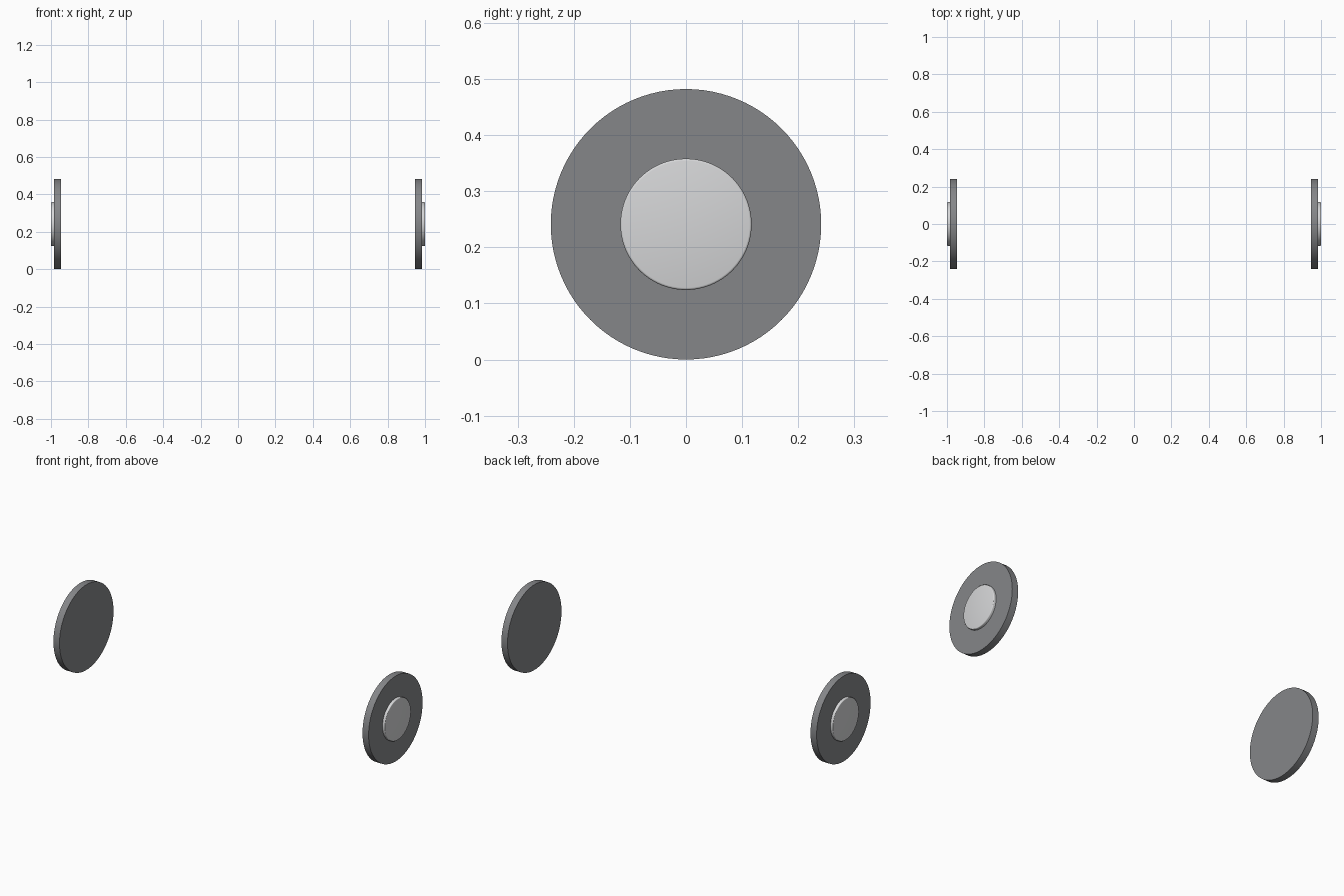
import bpy
import math

cube = bpy.data.objects.get("Cube")
if cube:
    bpy.data.objects.remove(cube, do_unlink=True)

RADIUS = 0.241


def make_material(name, color):
    mat = bpy.data.materials.new(name)
    mat.use_nodes = True
    mat.diffuse_color = color
    mat.node_tree.nodes["Principled BSDF"].inputs["Base Color"].default_value = color
    return mat


def make_disc(name, radius, inner, outer, side, mat, bevel):
    """Upright disc spanning inner to outer along x, on the given side."""
    bpy.ops.mesh.primitive_cylinder_add(
        vertices=96, radius=radius, depth=outer - inner,
        location=(side * (inner + outer) / 2, 0, RADIUS),
        rotation=(0, side * math.pi / 2, 0))
    obj = bpy.context.object
    obj.name = name
    obj.data.materials.append(mat)
    if bevel:
        mod = obj.modifiers.new("rounded_edge", 'BEVEL')
        mod.width = bevel
        mod.segments = 3
        mod.limit_method = 'ANGLE'
        bpy.ops.object.modifier_apply(modifier=mod.name)
    bpy.ops.object.shade_smooth_by_angle(angle=math.radians(40))
    return obj


dark = make_material("dark grey", (0.235, 0.24, 0.25, 1))
light = make_material("light grey", (0.67, 0.675, 0.685, 1))

# A wheel disc and a raised hub cap on each side
for label, side in (("left", 1), ("right", -1)):
    make_disc(label + "_wheel", RADIUS, 0.947, 0.985, side, dark, 0)
    make_disc(label + "_hub_cap", 0.117, 0.97, 1.0, side, light, 0.004)
